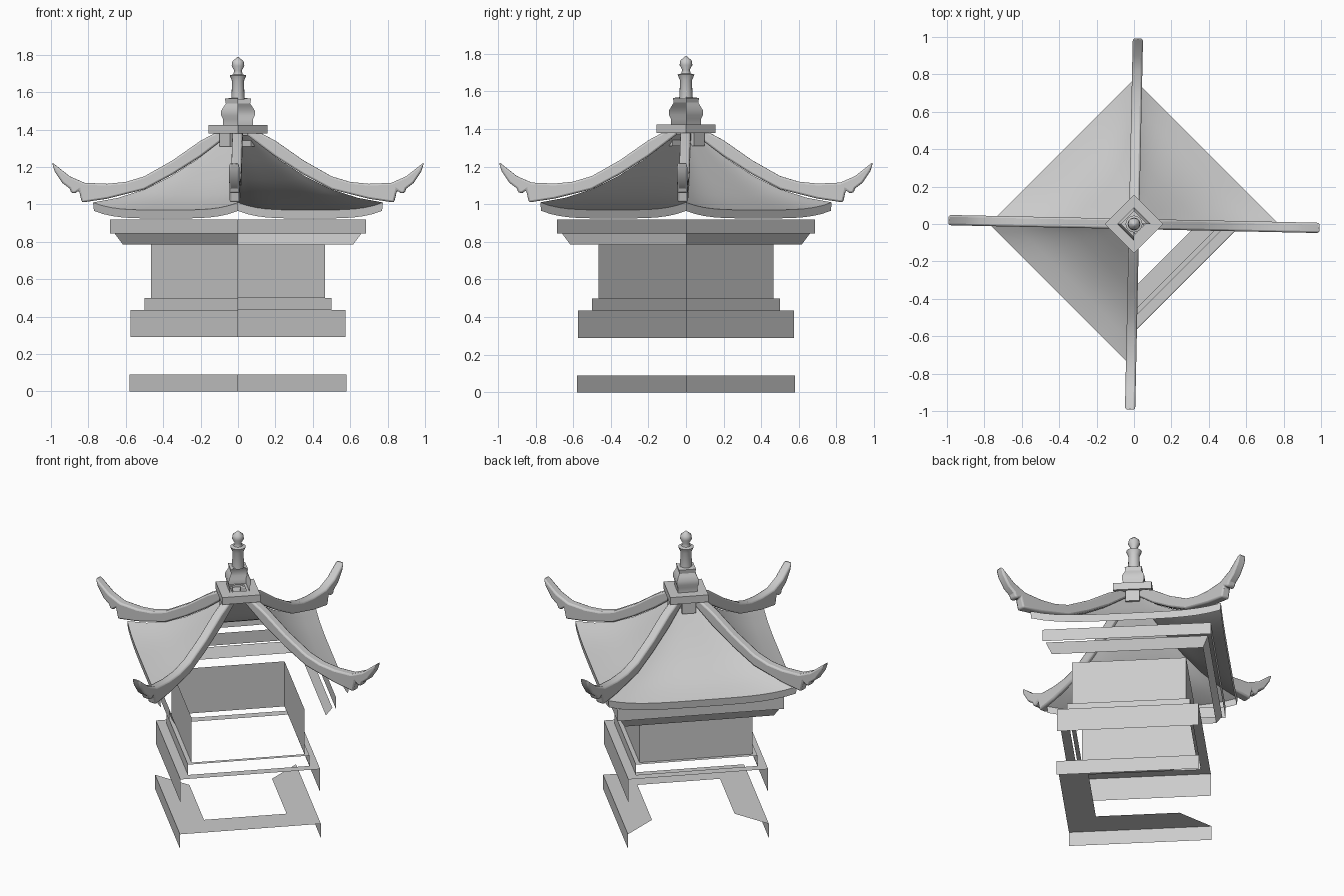
import bpy, bmesh, math
from mathutils import Matrix, Vector

if "Cube" in bpy.data.objects:
    bpy.data.objects.remove(bpy.data.objects["Cube"])

grey = bpy.data.materials.new("stone_grey")
grey.use_nodes = True
grey.diffuse_color = (0.6, 0.6, 0.6, 1)
grey.node_tree.nodes["Principled BSDF"].inputs["Base Color"].default_value = (0.6, 0.6, 0.6, 1)

# Sides of the diamond plan, counted anticlockwise from the back left one
BACK_LEFT, BACK_RIGHT, FRONT_RIGHT, FRONT_LEFT = range(4)
ALL = (BACK_LEFT, BACK_RIGHT, FRONT_RIGHT, FRONT_LEFT)
OPEN_FRONT = (BACK_LEFT, BACK_RIGHT, FRONT_RIGHT)
FLANKS = (BACK_LEFT, FRONT_RIGHT)
OPEN_BACK = (BACK_LEFT, FRONT_RIGHT, FRONT_LEFT)


def corner(k, d, z):
    a = math.pi / 2 * k
    return Vector((d * math.cos(a), d * math.sin(a), z))


def finish(name, bm, angle=30):
    bmesh.ops.remove_doubles(bm, verts=bm.verts, dist=0.0005)
    mesh = bpy.data.meshes.new(name)
    bm.to_mesh(mesh)
    bm.free()
    mesh.materials.append(grey)
    obj = bpy.data.objects.new(name, mesh)
    bpy.context.collection.objects.link(obj)
    bpy.ops.object.select_all(action='DESELECT')
    obj.select_set(True)
    bpy.context.view_layer.objects.active = obj
    bpy.ops.object.shade_smooth_by_angle(angle=math.radians(angle))
    return obj


def shell(name, profile, sides):
    """Open sheet following a (half diagonal, height) profile on the chosen sides."""
    bm = bmesh.new()
    for k in sides:
        for low, high in zip(profile, profile[1:]):
            pts = [corner(k, *low), corner(k + 1, *low), corner(k + 1, *high), corner(k, *high)]
            bm.faces.new([bm.verts.new(p) for p in pts])
    return finish(name, bm)


def lathe(name, profile, segments=16):
    bm = bmesh.new()
    verts = [bm.verts.new((r, 0, z)) for r, z in profile]
    edges = [bm.edges.new(pair) for pair in zip(verts, verts[1:])]
    bmesh.ops.spin(bm, geom=verts + edges, axis=(0, 0, 1), cent=(0, 0, 0),
                   angle=math.tau, steps=segments)
    bmesh.ops.remove_doubles(bm, verts=bm.verts, dist=0.0005)
    bmesh.ops.recalc_face_normals(bm, faces=bm.faces)
    return finish(name, bm, 50)


# Base: low walls on the flanks, flat ledges between them
shell("ground_wall", [(0.58, 0), (0.58, 0.09)], FLANKS)
shell("ground_ledge", [(0.58, 0.09), (0.34, 0.09)], OPEN_BACK)
shell("plinth_wall", [(0.575, 0.29), (0.575, 0.435)], FLANKS)
shell("plinth_ledge", [(0.575, 0.435), (0.5, 0.435)], ALL)
shell("step_wall", [(0.5, 0.435), (0.5, 0.5)], FLANKS)
shell("step_ledge", [(0.5, 0.5), (0.465, 0.5)], ALL)

# Body and the two eave bands
shell("body_wall", [(0.465, 0.5), (0.465, 0.785)], OPEN_FRONT)
shell("lower_eave_band", [(0.615, 0.785), (0.66, 0.845)], OPEN_FRONT)
shell("upper_eave_band", [(0.685, 0.845), (0.685, 0.92)], OPEN_FRONT)


# Roof: concave panels with lifted corners and a thin fascia
def roof_panel(name, k, steps=16):
    rows = [(0.77, 0.965, 0.04), (0.775, 1.01, 0.04), (0.64, 1.035, 0.035), (0.5, 1.08, 0.03),
            (0.36, 1.15, 0.02), (0.22, 1.24, 0.01), (0.05, 1.37, 0)]
    bm = bmesh.new()
    grid = []
    for d, z, drop in rows:
        row = []
        for i in range(steps + 1):
            t = i / steps
            p = corner(k, d, z).lerp(corner(k + 1, d, z), t)
            p.z -= drop * (1 - abs(2 * t - 1) ** 4)
            row.append(bm.verts.new(p))
        grid.append(row)
    for a, b in zip(grid, grid[1:]):
        for i in range(steps):
            bm.faces.new((a[i], a[i + 1], b[i + 1], b[i]))
    finish(name, bm)


for k, label in zip(OPEN_FRONT, ("back_left", "back_right", "front_right")):
    roof_panel("roof_panel_" + label, k)

# Hip ridges: side outline with an upswept horn, given thickness and rounded
RIDGE_TOP = [(0.05, 1.42), (0.2, 1.34), (0.35, 1.235), (0.5, 1.15), (0.6, 1.12), (0.7, 1.11),
             (0.82, 1.115), (0.9, 1.15), (0.995, 1.225)]
RIDGE_BOTTOM = [(0.98, 1.175), (0.94, 1.115), (0.9, 1.085), (0.89, 1.06), (0.87, 1.06),
                (0.85, 1.075), (0.835, 1.01), (0.7, 1.03), (0.5, 1.08), (0.35, 1.16),
                (0.2, 1.255), (0.05, 1.37)]


def ridge(name, angle, width=0.055):
    bm = bmesh.new()
    face = bm.faces.new([bm.verts.new((d, width / 2, z)) for d, z in RIDGE_TOP + RIDGE_BOTTOM])
    made = bmesh.ops.extrude_face_region(bm, geom=[face])["geom"]
    bmesh.ops.translate(bm, verts=[g for g in made if isinstance(g, bmesh.types.BMVert)],
                        vec=(0, -width, 0))
    bmesh.ops.recalc_face_normals(bm, faces=bm.faces)
    bmesh.ops.rotate(bm, verts=bm.verts, matrix=Matrix.Rotation(angle, 3, 'Z'))
    obj = finish(name, bm)
    bevel = obj.modifiers.new("rounded", 'BEVEL')
    bevel.width = 0.01
    bevel.segments = 2
    bevel.angle_limit = math.radians(60)


for k, label in enumerate(("left", "back", "right", "front")):
    ridge("ridge_" + label, math.radians(90 * k - 1.2))

# Cap plate with small blocks hanging below it
shell("cap_plate", [(0.05, 1.38), (0.157, 1.38), (0.157, 1.425), (0.06, 1.425)], ALL)
for k in OPEN_FRONT:
    bm = bmesh.new()
    turn = Matrix.Rotation(math.radians(90 * k + 45), 4, 'Z')
    bmesh.ops.create_cube(bm, size=1, matrix=turn @ Matrix.Translation((0.08, 0, 1.345))
                          @ Matrix.Diagonal((0.04, 0.08, 0.07, 1)))
    finish("cap_block_%d" % (k + 1), bm)

# Finial: square open pedestal and round spire
shell("finial_pedestal", [(0.08, 1.425), (0.08, 1.455), (0.09, 1.475), (0.09, 1.5), (0.075, 1.525),
                          (0.065, 1.54), (0.07, 1.565), (0.03, 1.57)], OPEN_FRONT)
lathe("finial_spire", [(0.035, 1.56), (0.032, 1.66), (0.045, 1.69), (0.025, 1.695), (0.02, 1.715),
                       (0.034, 1.74), (0.03, 1.765), (0.012, 1.78), (0, 1.79)])
